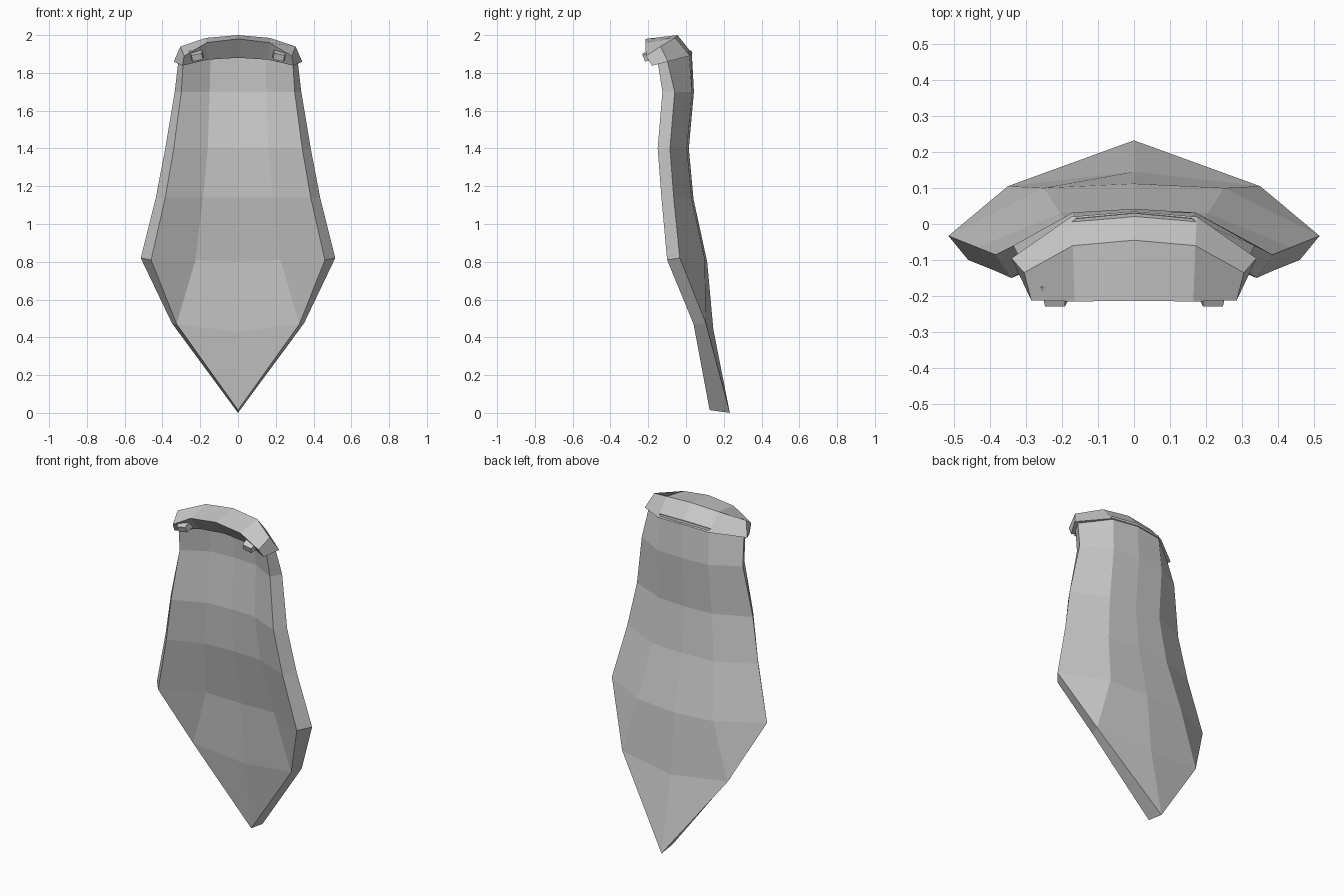
import bpy, bmesh
from mathutils import Matrix, Vector

if "Cube" in bpy.data.objects:
    bpy.data.objects.remove(bpy.data.objects["Cube"])

grey = bpy.data.materials.new("cloth grey")
grey.diffuse_color = (0.6, 0.6, 0.6, 1)
grey.use_nodes = True
grey.node_tree.nodes["Principled BSDF"].inputs["Base Color"].default_value = grey.diffuse_color


def finish(bm, name):
    bmesh.ops.recalc_face_normals(bm, faces=bm.faces)
    me = bpy.data.meshes.new(name)
    bm.to_mesh(me)
    bm.free()
    me.materials.append(grey)
    ob = bpy.data.objects.new(name, me)
    bpy.context.collection.objects.link(ob)
    return ob


def mirrored(half):
    """Turn centre-to-edge points into a full edge-to-edge row."""
    return [(-x, y, z) for x, y, z in reversed(half[1:])] + half


# Cape: rows of (centre, fold, edge) for the back and front skins
back = [
    [(0, .03, 1.92), (.16, .015, 1.91), (.315, -.10, 1.87)],
    [(0, .042, 1.70), (.17, .032, 1.70), (.335, -.06, 1.70)],
    [(0, .015, 1.40), (.175, .005, 1.40), (.385, -.085, 1.40)],
    [(0, .04, 1.13), (.205, .03, 1.13), (.435, -.065, 1.14)],
    [(0, .112, .80), (.25, .10, .81), (.515, -.033, .82)],
]
front = [
    [(0, -.05, 1.90), (.145, -.06, 1.89), (.29, -.15, 1.86)],
    [(0, -.035, 1.70), (.15, -.045, 1.70), (.30, -.125, 1.70)],
    [(0, -.06, 1.40), (.16, -.07, 1.40), (.34, -.15, 1.40)],
    [(0, -.04, 1.14), (.185, -.05, 1.14), (.385, -.13, 1.14)],
    [(0, .03, .80), (.225, .02, .81), (.46, -.10, .81)],
]
# Lower taper: a row of (centre, edge), then the tip
back_low, back_tip = [(0, .145, .44), (.35, .105, .475)], (0, .232, 0)
front_low, front_tip = [(0, .06, .43), (.325, .04, .47)], (0, .125, .015)

bm = bmesh.new()


def skin(rows, low, tip):
    """Build one skin and return its outline loop."""
    grid = [[bm.verts.new(p) for p in mirrored(r)] for r in rows]
    for a, b in zip(grid, grid[1:]):
        for i in range(4):
            bm.faces.new((a[i], a[i + 1], b[i + 1], b[i]))
    g = grid[-1]
    l, c, r = [bm.verts.new(p) for p in mirrored(low)]
    t = bm.verts.new(tip)
    for f in ((g[0], g[1], l), (g[1], g[2], c, l), (g[2], g[3], r, c),
              (g[3], g[4], r), (l, c, t), (c, r, t)):
        bm.faces.new(f)
    return grid[0] + [row[-1] for row in grid[1:]] + [r, t, l] + [row[0] for row in grid[:0:-1]]


o1 = skin(back, back_low, back_tip)
o2 = skin(front, front_low, front_tip)
for i in range(len(o1)):
    j = (i + 1) % len(o1)
    bm.faces.new((o1[i], o1[j], o2[j], o2[i]))
finish(bm, "cape")

# Collar: four long edges joined into a bent bar
rails = [
    [(0, -.213, 1.98), (.165, -.215, 1.96), (.285, -.212, 1.89)],
    [(0, -.045, 2.0), (.17, -.06, 1.985), (.305, -.135, 1.94)],
    [(0, .035, 1.90), (.175, .02, 1.89), (.34, -.095, 1.86)],
    [(0, -.13, 1.88), (.16, -.14, 1.87), (.295, -.18, 1.838)],
]
bm = bmesh.new()
bars = [[bm.verts.new(p) for p in mirrored(r)] for r in rails]
for k in range(4):
    a, b = bars[k], bars[(k + 1) % 4]
    for i in range(4):
        bm.faces.new((a[i], a[i + 1], b[i + 1], b[i]))
for end in (0, -1):
    bm.faces.new([r[end] for r in bars])
finish(bm, "collar")

# Clasps: small tapered blocks on the collar front
for side, name in ((-1, "left_clasp"), (1, "right_clasp")):
    bm = bmesh.new()
    bmesh.ops.create_cube(bm, size=1)
    for v in bm.verts:
        if v.co.y < 0:
            v.co.x *= .8
            v.co.z *= .7
    m = (Matrix.Translation((.218 * side, -.195, 1.892))
         @ Matrix.Rotation(.2 * side, 4, 'Y') @ Matrix.Rotation(.35, 4, 'X')
         @ Matrix.Diagonal(Vector((.07, .06, .05, 1))))
    bmesh.ops.transform(bm, matrix=m, verts=bm.verts)
    finish(bm, name)
